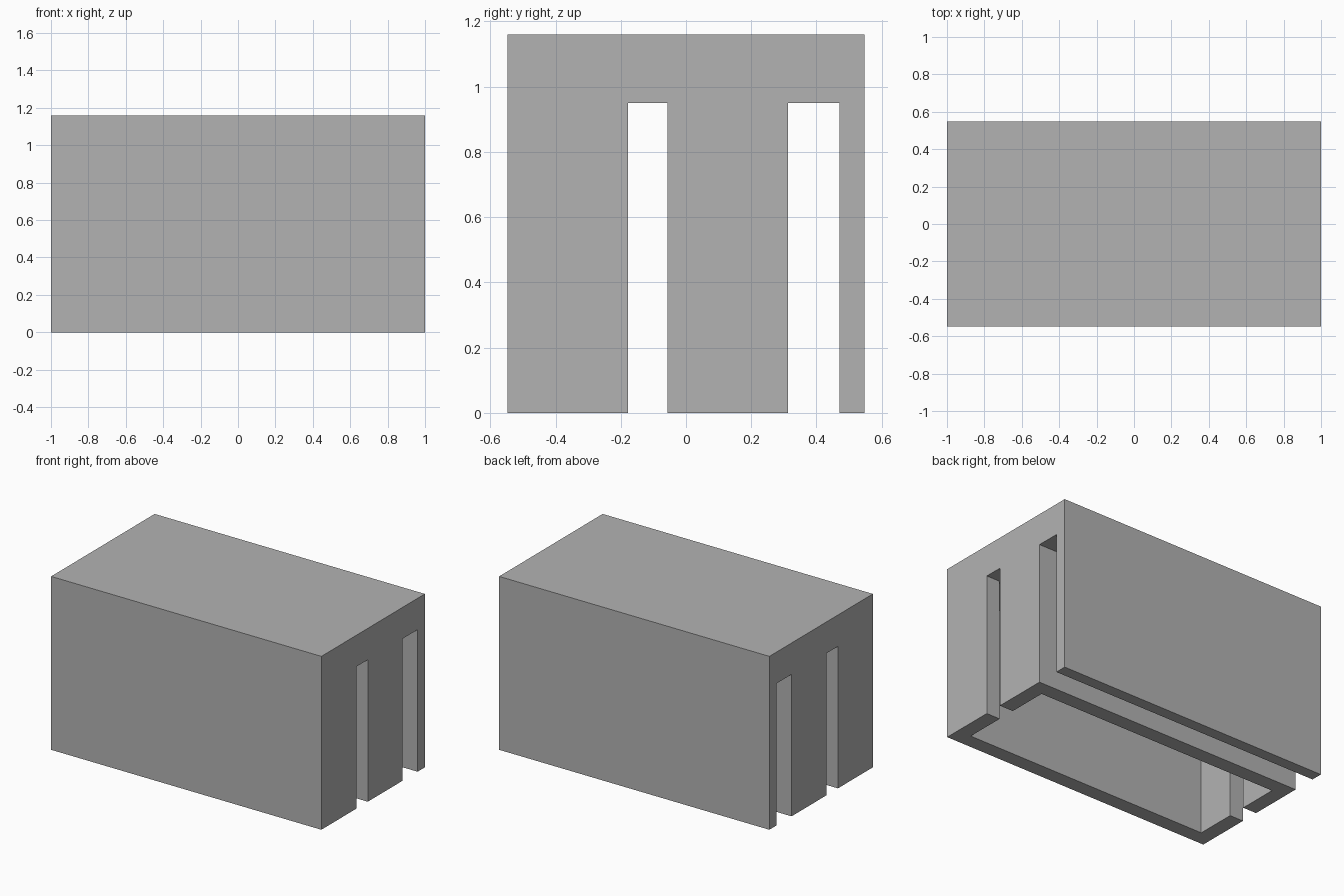
import bpy
import bmesh

if "Cube" in bpy.data.objects:
    bpy.data.objects.remove(bpy.data.objects["Cube"], do_unlink=True)

HALF_X, HALF_Y, HEIGHT = 1.0, 0.547, 1.16
CEILING = 0.95            # underside of the roof slab
WALL = 0.10               # wall thickness of the room
DOOR = (-0.178, -0.056)   # doorway in both end walls
PASSAGE = (0.312, 0.47)   # open passage along the back
OVER = 0.2                # cutter overshoot

grey = bpy.data.materials.new("plain_grey")
grey.use_nodes = True
grey.diffuse_color = (0.45, 0.45, 0.45, 1)
grey.node_tree.nodes["Principled BSDF"].inputs["Base Color"].default_value = (0.45, 0.45, 0.45, 1)


def prism(name, plan, z0, z1):
    """Extrude a plan outline (counter-clockwise) from z0 to z1."""
    bm = bmesh.new()
    base = bm.faces.new([bm.verts.new((x, y, z0)) for x, y in plan])
    top = bmesh.ops.extrude_face_region(bm, geom=[base])["geom"]
    verts = [v for v in top if isinstance(v, bmesh.types.BMVert)]
    bmesh.ops.translate(bm, verts=verts, vec=(0, 0, z1 - z0))
    bmesh.ops.recalc_face_normals(bm, faces=bm.faces)
    mesh = bpy.data.meshes.new(name)
    bm.to_mesh(mesh)
    bm.free()
    mesh.materials.append(grey)
    obj = bpy.data.objects.new(name, mesh)
    bpy.context.collection.objects.link(obj)
    return obj


def rectangle(x, y0, y1):
    return [(-x, y0), (x, y0), (x, y1), (-x, y1)]


# Solid block for roof and walls
shell = prism("building_shell", rectangle(HALF_X, -HALF_Y, HALF_Y), 0, HEIGHT)

# Room with a doorway at each end, as one cross-shaped plan
inner, outer = HALF_X - WALL, HALF_X + OVER
right_half = [(inner, -HALF_Y + WALL), (inner, DOOR[0]), (outer, DOOR[0]),
              (outer, DOOR[1]), (inner, DOOR[1]), (inner, PASSAGE[0] - WALL)]
room_plan = right_half + [(-x, y) for x, y in reversed(right_half)]

cutters = [
    prism("room_cutter", room_plan, -OVER, CEILING),
    prism("passage_cutter", rectangle(outer, *PASSAGE), -OVER, CEILING),
]
for cutter in cutters:
    cutter.hide_render = True
    cut = shell.modifiers.new(cutter.name, "BOOLEAN")
    cut.operation = "DIFFERENCE"
    cut.solver = "EXACT"
    cut.object = cutter

# Bake the cuts and discard the cutters
bpy.context.view_layer.update()
graph = bpy.context.evaluated_depsgraph_get()
shell_mesh = bpy.data.meshes.new_from_object(shell.evaluated_get(graph))
shell.modifiers.clear()
shell.data = shell_mesh
for cutter in cutters:
    bpy.data.objects.remove(cutter, do_unlink=True)
